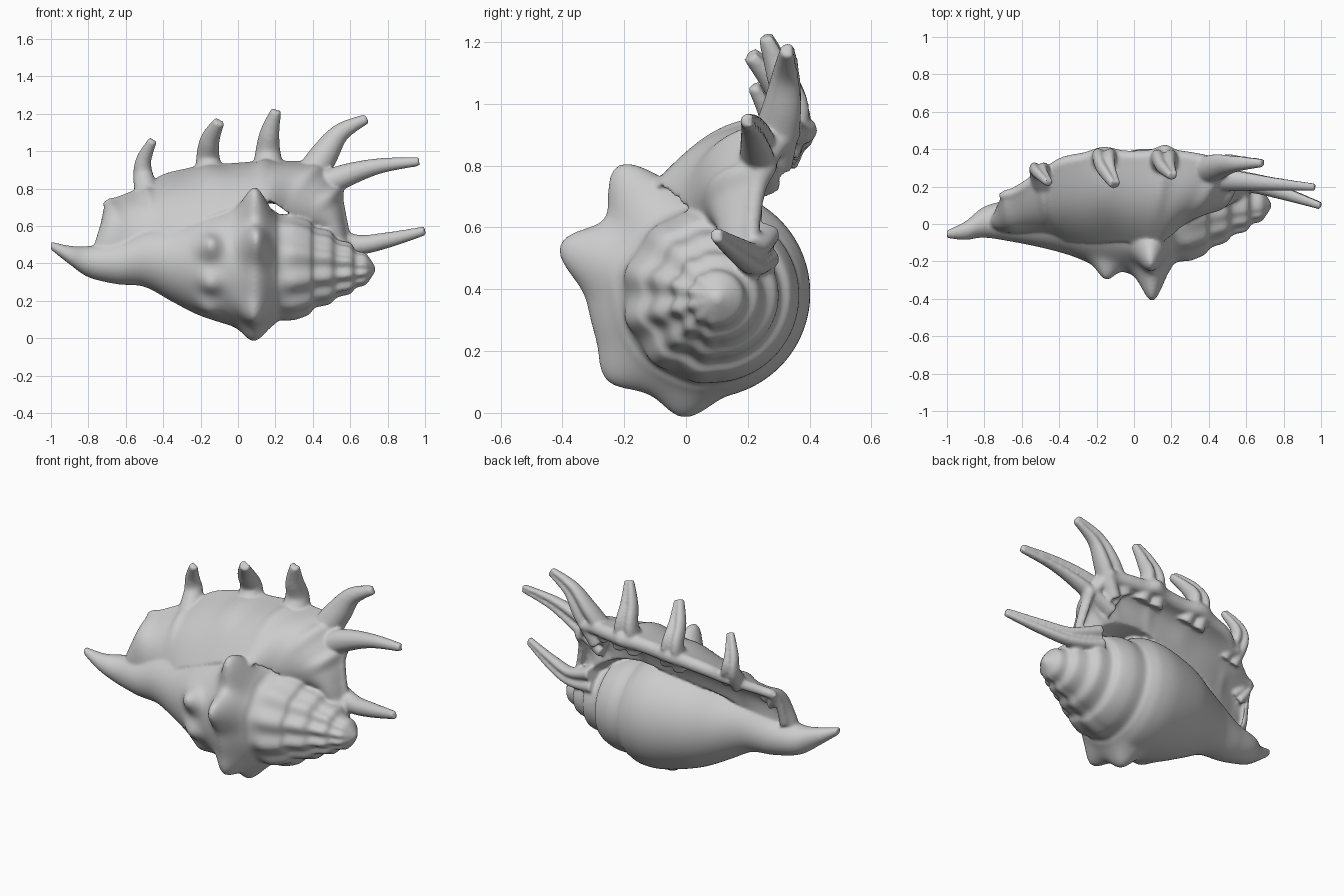
import bpy, bmesh
from math import sin, cos, pi, exp, atan2
from mathutils import Vector

if "Cube" in bpy.data.objects:
    bpy.data.objects.remove(bpy.data.objects["Cube"])


def sample(rows, t):
    """Catmull-Rom through equal-length rows, t in 0..len-1."""
    i = min(int(t), len(rows) - 2)
    f = t - i
    p = [rows[max(0, min(len(rows) - 1, i + k))] for k in (-1, 0, 1, 2)]
    return [0.5 * (2*b + (c - a)*f + (2*a - 5*b + 4*c - d)*f*f + (3*b - a - 3*c + d)*f**3)
            for a, b, c, d in zip(*p)]


def loft(bm, rings):
    """Closed skin through rings of points, capped at both ends."""
    vs = [[bm.verts.new(p) for p in r] for r in rings]
    n = len(vs[0])
    for a, b in zip(vs, vs[1:]):
        for j in range(n):
            bm.faces.new((a[j], a[(j+1) % n], b[(j+1) % n], b[j]))
    bm.faces.new(vs[0][::-1])
    bm.faces.new(vs[-1])


def bell(d, w):
    return exp(-(d / w) ** 2)


bm = bmesh.new()

# Body whorl, canal and stepped spire: x, radius, centre y, centre z
body = [(-1, .022, -.055, .495), (-.9, .05, -.035, .445), (-.8, .083, .01, .41),
        (-.65, .115, .02, .405), (-.5, .155, .03, .43), (-.35, .215, .05, .41),
        (-.2, .28, .06, .40), (0, .33, .065, .39), (.12, .335, .065, .385),
        (.19, .305, .075, .38), (.22, .285, .08, .38), (.3, .28, .085, .38),
        (.38, .25, .09, .38), (.41, .215, .09, .38), (.49, .195, .1, .38),
        (.53, .155, .1, .375), (.6, .135, .1, .375), (.63, .1, .1, .37),
        (.68, .085, .1, .37), (.71, .05, .1, .37), (.735, .01, .1, .37)]
# Knobs on the shoulder: x, dy, dz from the axis, height, width
knobs = [(.09, -.29, .42, .14, .08), (.1, -.45, .15, .12, .075), (.08, -.31, -.27, .05, .07),
         (.08, -.07, -.39, .05, .07), (-.15, -.36, .11, .08, .06), (-.15, -.3, -.1, .045, .06),
         (-.16, -.2, -.24, .03, .06)]
rings = []
for i in range(201):
    x, r, cy, cz = sample(body, i / 10)
    ring = []
    for j in range(128):
        a = 2 * pi * j / 128
        front = max(0, cos(a - pi * 1.05)) ** .7
        rr = r + .045 * front * bell(x - .09, .07)
        for kx, ky, kz, h, w in knobs:
            d = a - atan2(kz, ky)
            d = (d + pi) % (2 * pi) - pi
            rr += h * exp(-((x - kx) / w) ** 2 - (d * r / w) ** 2)
        if x > .2:
            rr += .012 * cos(11 * a) * front * min(1, (x - .2) * 10) * min(1, r / .15)
        ring.append((x, cy + rr * cos(a), cz + rr * sin(a)))
    rings.append(ring)
loft(bm, rings)

# Flared lip: front attachment, outer edge, inner attachment on the back
front_line = [(-.7, -.05, .4), (-.6, -.05, .46), (-.45, -.07, .53), (-.3, -.1, .6),
              (0, -.1, .71), (.15, -.1, .74), (.25, -.02, .68), (.33, .05, .62),
              (.4, .12, .58), (.45, .18, .52)]
edge_line = [(-.72, .08, .5), (-.69, .14, .7), (-.5, .26, .79), (-.35, .34, .86),
             (0, .36, .9), (.25, .36, .91), (.45, .32, .9), (.53, .25, .78),
             (.57, .22, .62), (.6, .22, .5)]
back_line = [(-.72, .05, .44), (-.65, .07, .49), (-.5, .12, .56), (-.3, .18, .64),
             (0, .22, .7), (.15, .23, .72), (.3, .24, .70), (.42, .25, .64),
             (.5, .24, .55), (.53, .22, .46)]
ridges = (1, 2, 3.55, 4.6, 6, 7, 9)
rings = []
for i in range(145):
    t = i / 16
    A, E, B = (Vector(sample(c, t)) for c in (front_line, edge_line, back_line))
    tan = Vector(sample(edge_line, min(9, t + .05))) - Vector(sample(edge_line, max(0, t - .05)))
    n = tan.cross(E - A).normalized()
    out = (E - A).normalized()
    rid = sum(bell(t - s, .2) for s in ridges)
    th = .025 + .02 * bell(t - 4.5, 2.5)
    E = E + out * .03 * (rid - .4)
    ring = []
    for k in range(16):
        v = k / 16
        ring.append(A.lerp(E, v) + n * (.065 * sin(pi * v) + th * v + .03 * (rid - .3) * v * sin(pi * v)))
    for k in range(7):
        a = pi / 2 - pi * k / 6
        ring.append(E + n * th * sin(a) + out * th * cos(a))
    for k in range(1, 13):
        v = k / 12
        ring.append((E - n * th).lerp(B, v) + n * .045 * sin(pi * v))
    rings.append(ring)
loft(bm, rings)

# Long grooved spines: x, y, z, radius
spines = [
    [(-.48, .22, .76, .07), (-.505, .29, .86, .055), (-.505, .28, .95, .042), (-.455, .22, 1.06, .024)],
    [(-.14, .3, .82, .09), (-.16, .36, .95, .065), (-.15, .3, 1.06, .052), (-.1, .21, 1.16, .03)],
    [(.17, .3, .84, .10), (.16, .35, .98, .07), (.17, .31, 1.1, .052), (.205, .26, 1.22, .028)],
    [(.36, .28, .82, .09), (.46, .32, .98, .075), (.55, .33, 1.1, .05), (.69, .33, 1.175, .026)],
    [(.36, .25, .77, .08), (.55, .24, .86, .065), (.75, .22, .92, .042), (.97, .2, .945, .024)],
    [(.45, .25, .54, .08), (.63, .22, .5, .055), (.8, .17, .525, .042), (1.0, .1, .575, .024)],
    [(-.64, .1, .64, .05), (-.68, .14, .69, .03), (-.71, .16, .73, .018)],
]
for path in spines:
    rings = []
    for i in range(41):
        t = (len(path) - 1) * i / 40
        *c, r = sample(path, t)
        d = Vector(sample(path, min(len(path) - 1, t + .05))[:3]) - Vector(sample(path, max(0, t - .05))[:3])
        d.normalize()
        back = (Vector((0, 1, 0)) - d * d.y).normalized()
        side = d.cross(back)
        ring = []
        for j in range(32):
            a = 2 * pi * j / 32
            g = (a + pi) % (2 * pi) - pi
            rr = r * (1 - .6 * bell(g, .5))
            ring.append(Vector(c) + back * rr * cos(a) + side * rr * sin(a))
        rings.append(ring)
    loft(bm, rings)

bmesh.ops.recalc_face_normals(bm, faces=bm.faces)
mesh = bpy.data.meshes.new("spined_shell")
bm.to_mesh(mesh)
bm.free()
shell = bpy.data.objects.new("spined_shell", mesh)
bpy.context.collection.objects.link(shell)

# Fuse the parts into one smooth skin
rem = shell.modifiers.new("fuse", 'REMESH')
rem.mode = 'VOXEL'
rem.voxel_size = .009
rem.use_smooth_shade = True
sm = shell.modifiers.new("soften", 'SMOOTH')
sm.factor = .5
sm.iterations = 6
